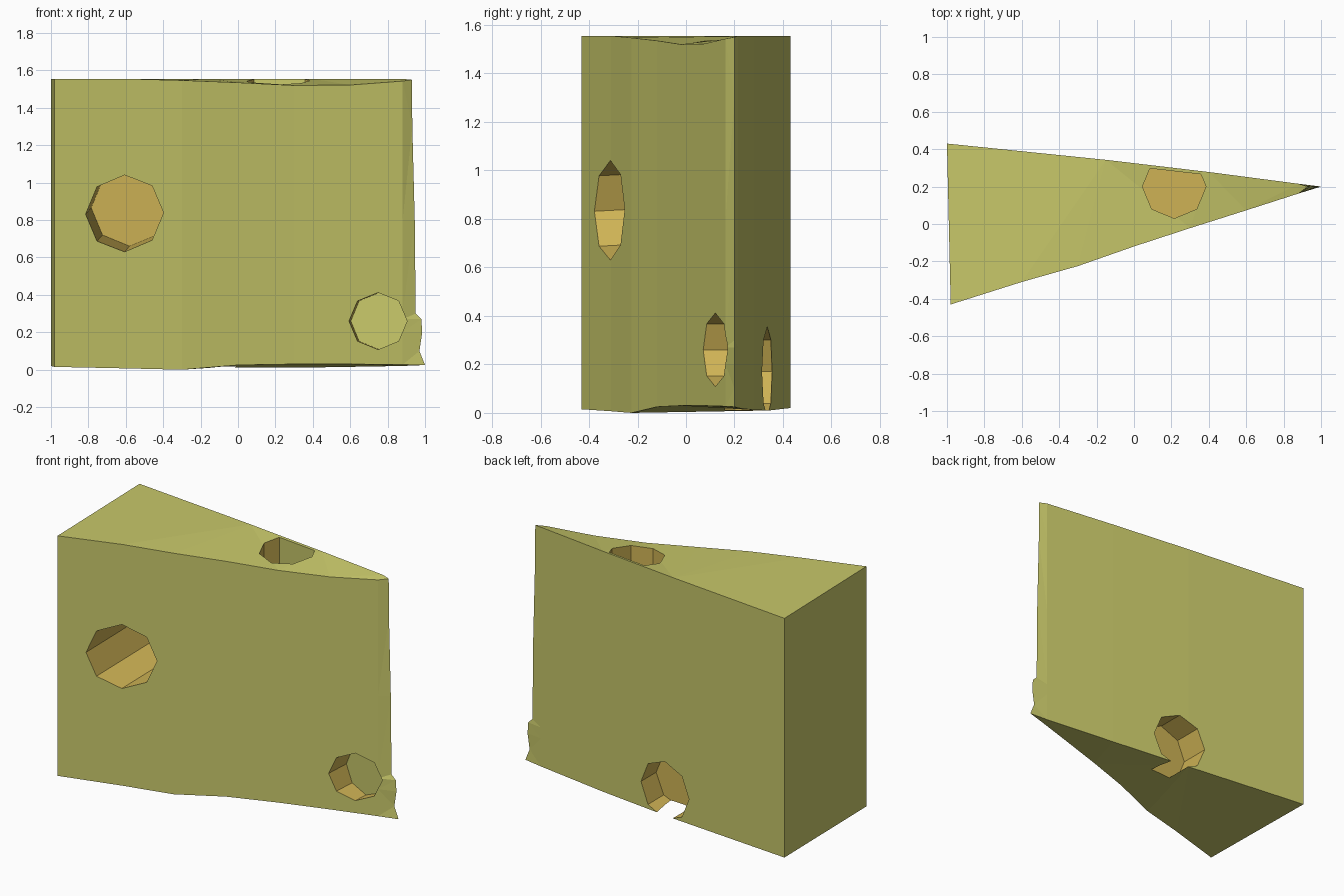
import bpy, bmesh
from mathutils import Vector

if "Cube" in bpy.data.objects:
    bpy.data.objects.remove(bpy.data.objects["Cube"])


def material(name, color):
    m = bpy.data.materials.new(name)
    m.diffuse_color = color
    m.use_nodes = True
    m.node_tree.nodes["Principled BSDF"].inputs["Base Color"].default_value = m.diffuse_color
    return m


MATS = [material("cheese_yellow", (0.58, 0.58, 0.144, 1)),
        material("hole_orange", (0.62, 0.45, 0.09, 1))]


def add_object(name, bm):
    bmesh.ops.recalc_face_normals(bm, faces=bm.faces)
    me = bpy.data.meshes.new(name)
    bm.to_mesh(me)
    bm.free()
    for m in MATS:
        me.materials.append(m)
    ob = bpy.data.objects.new(name, me)
    bpy.context.collection.objects.link(ob)
    return ob


# Wedge outline: front side, tip, back side; with uneven rim heights
front = [(-.98, -.43), (-.6, -.31), (-.3, -.225), (0, -.12), (.3, -.022), (.6, .073), (.88, .163)]
back = [(.88, .215), (.4, .278), (-.15, .343), (-1, .43)]
bottom_z = [.015, .007, 0, .025, .03, .03, .027, .025, .02, .012, .01, .02]
top_dip = [0, 0, .008, .02, .035, .033, .012, .005, 0, 0, 0, 0]
# Height and tip position of each level; the tip bulges near the base
levels = [(0, 1.0), (.1, .97), (.2, .985), (.27, .98), (.3, .95), (.8, .945), (1.3, .932), (1.555, .93)]

bm = bmesh.new()
rings = []
for i, (z, tip) in enumerate(levels):
    ring = []
    for j, (x, y) in enumerate(front + [(tip, .2)] + back):
        h = bottom_z[j] if i == 0 else z - (top_dip[j] if i == len(levels) - 1 else 0)
        ring.append(bm.verts.new((x, y, h)))
    rings.append(ring)
for a, b in zip(rings, rings[1:]):
    n = len(a)
    for j in range(n):
        k = (j + 1) % n
        bm.faces.new((a[j], a[k], b[k], b[j]))
bm.faces.new(rings[0][::-1])
bm.faces.new(rings[-1])
bmesh.ops.triangulate(bm, faces=bm.faces[:])
wedge = add_object("cheese_wedge", bm)

# Plane just inside the back face: deep holes stop here and leave a thin rind
RIND_NORMAL = Vector((.23, 2, 0)).normalized()
RIND_POINT = Vector((1, .2, 0)) - RIND_NORMAL * .008


def cut_hole(name, start, end, radius, stop_at_rind):
    """Eight-sided hole running from start to end."""
    start, end = Vector(start), Vector(end)
    axis = end - start
    bm = bmesh.new()
    bmesh.ops.create_cone(bm, cap_ends=True, segments=8, radius1=radius,
                          radius2=radius, depth=axis.length)
    rot = axis.to_track_quat('Z', 'Y').to_matrix().to_4x4()
    bmesh.ops.transform(bm, matrix=rot, verts=bm.verts)
    bmesh.ops.translate(bm, vec=(start + end) / 2, verts=bm.verts)
    for f in bm.faces:
        f.material_index = 1
    if stop_at_rind:
        cut = bmesh.ops.bisect_plane(bm, geom=bm.verts[:] + bm.edges[:] + bm.faces[:],
                                     plane_co=RIND_POINT, plane_no=RIND_NORMAL, clear_outer=True)
        edges = [e for e in cut["geom_cut"] if isinstance(e, bmesh.types.BMEdge)]
        for f in bmesh.ops.holes_fill(bm, edges=edges)["faces"]:
            f.material_index = 0
    cutter = add_object(name, bm)
    cutter.hide_render = True
    cutter.hide_viewport = True
    mod = wedge.modifiers.new(name, 'BOOLEAN')
    mod.operation = 'DIFFERENCE'
    mod.solver = 'EXACT'
    mod.object = cutter


cut_hole("front_large_hole_cutter", (-.62, -.6, .82), (-.58, .24, .865), .205, False)
cut_hole("front_small_hole_cutter", (.73, -.2, .26), (.765, .4, .26), .152, True)
cut_hole("top_hole_cutter", (.215, .2, 1.7), (.215, .2, 1.15), .17, True)
cut_hole("back_notch_cutter", (-.085, .6, .17), (-.085, .16, .17), .185, False)
